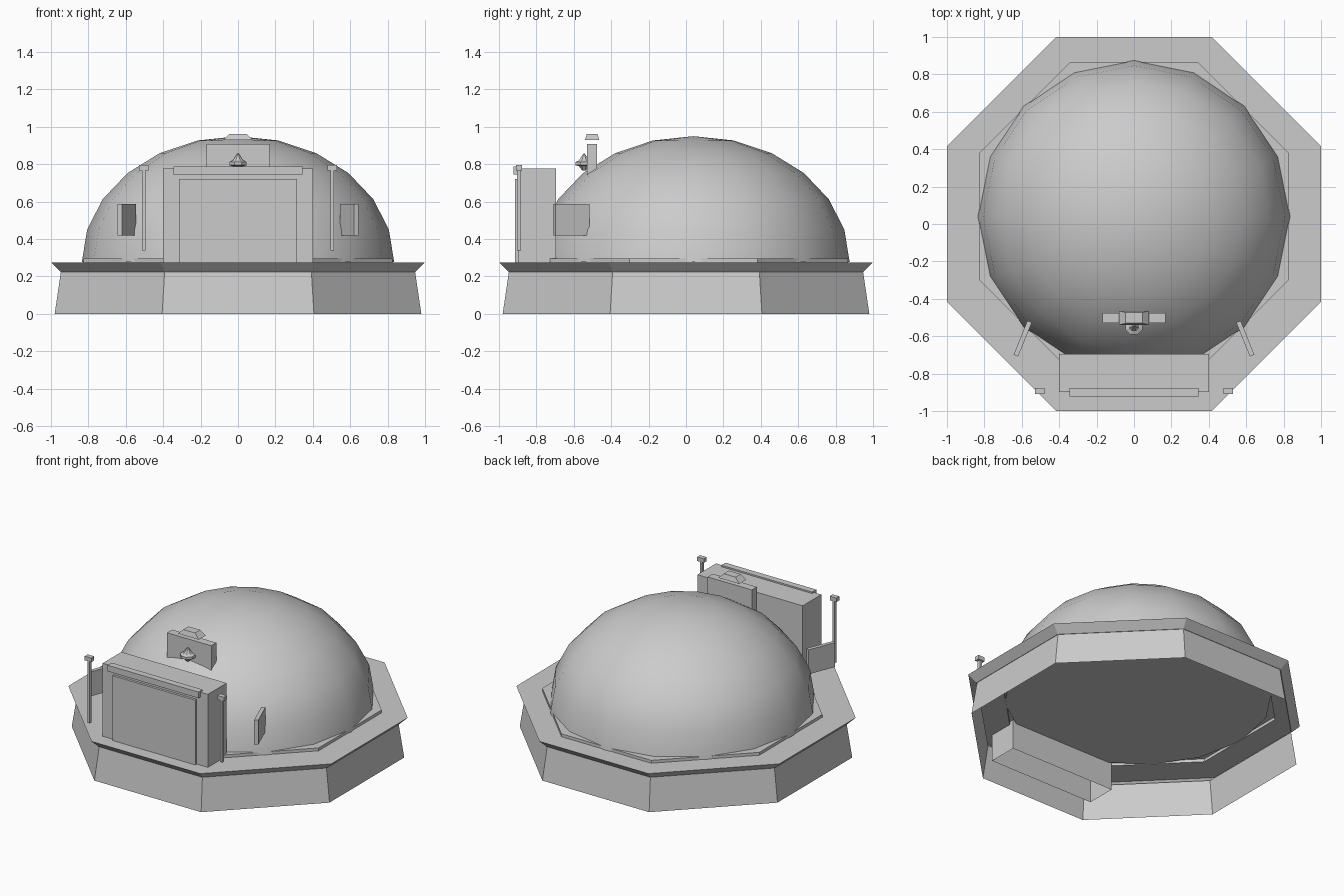
import bpy, bmesh, math
from mathutils import Matrix, Vector

if "Cube" in bpy.data.objects:
    bpy.data.objects.remove(bpy.data.objects["Cube"])

grey = bpy.data.materials.new("concrete_grey")
grey.diffuse_color = (0.6, 0.6, 0.6, 1)
grey.use_nodes = True
grey.node_tree.nodes["Principled BSDF"].inputs["Base Color"].default_value = grey.diffuse_color


def finish(name, bm, smooth=False):
    me = bpy.data.meshes.new(name)
    bm.to_mesh(me)
    bm.free()
    me.materials.append(grey)
    ob = bpy.data.objects.new(name, me)
    bpy.context.collection.objects.link(ob)
    if smooth:
        for p in me.polygons:
            p.use_smooth = len(p.vertices) < 5
    return ob


def box(name, x, y, z, turn=0, open_bottom=False):
    """Box from (min, max) ranges, turned about its own vertical axis."""
    size = [r[1] - r[0] for r in (x, y, z)]
    mid = Vector([(r[0] + r[1]) / 2 for r in (x, y, z)])
    bm = bmesh.new()
    bmesh.ops.create_cube(bm, size=1, matrix=Matrix.Translation(mid)
                          @ Matrix.Rotation(turn, 4, 'Z') @ Matrix.Diagonal((*size, 1)))
    if open_bottom:
        low = [f for f in bm.faces if f.normal.z < -0.9]
        bmesh.ops.delete(bm, geom=low, context='FACES_ONLY')
    return finish(name, bm)


def loft(name, rings, sides, start, bottom=True, top=True):
    """Stack of polygons: each ring is (radius_x, radius_y, centre_y, z)."""
    bm = bmesh.new()
    loops = []
    for rx, ry, cy, z in rings:
        loops.append([bm.verts.new((rx * math.cos(start + 2 * math.pi * i / sides),
                                    cy + ry * math.sin(start + 2 * math.pi * i / sides), z))
                      for i in range(sides)])
    for a, b in zip(loops, loops[1:]):
        for i in range(sides):
            j = (i + 1) % sides
            bm.faces.new((a[i], a[j], b[j], b[i]))
    if bottom:
        bm.faces.new(loops[0][::-1])
    if top:
        bm.faces.new(loops[-1])
    return finish(name, bm)


# Octagonal base: sloped walls, flared rim, ledge and low lip (open below)
k = 1 / math.cos(math.pi / 8)
loft("octagonal_base", [(a * k, a * k, cy, z) for a, cy, z in
     ((0.98, 0, 0), (0.947, 0, 0.225), (0.95, 0, 0.225), (1.0, 0, 0.275),
      (0.825, 0.04, 0.275), (0.825, 0.04, 0.295))],
     8, math.pi / 8, bottom=False)

# Dome: upper half of a squashed sphere, closed underneath
bm = bmesh.new()
bmesh.ops.create_uvsphere(bm, u_segments=16, v_segments=12, radius=1)
bmesh.ops.delete(bm, geom=[v for v in bm.verts if v.co.z < -0.01], context='VERTS')
bmesh.ops.holes_fill(bm, edges=[e for e in bm.edges if e.is_boundary], sides=0)
bmesh.ops.transform(bm, verts=bm.verts, matrix=Matrix.Translation((0, 0.04, 0.277))
                    @ Matrix.Diagonal((0.835, 0.835, 0.673, 1)))
bmesh.ops.recalc_face_normals(bm, faces=bm.faces)
finish("dome", bm, smooth=True)

# Entrance block with door and lintel
box("entrance_block", (-0.4, 0.4), (-0.898, -0.695), (0.09, 0.777), open_bottom=True)
box("door", (-0.315, 0.315), (-0.914, -0.89), (0.275, 0.72))
box("lintel", (-0.345, 0.345), (-0.922, -0.877), (0.745, 0.787))

# Posts and side plates, mirrored left and right
for s, side in ((-1, "left"), (1, "right")):
    x = 0.504 * s
    box("post_" + side, (x - 0.009, x + 0.009), (-0.904, -0.882), (0.34, 0.77))
    box("post_cap_" + side, (x - 0.025, x + 0.025), (-0.909, -0.877), (0.767, 0.795))
    x = 0.595 * s
    box("side_plate_" + side, (x - 0.013, x + 0.013), (-0.711, -0.515), (0.42, 0.588),
        turn=math.radians(22) * s)

# Upper sign plate with a cap floating just above it
box("upper_plate", (-0.168, 0.168), (-0.53, -0.475), (0.735, 0.908))
r2 = math.sqrt(2)
loft("plate_cap", [(0.08 * r2, 0.038 * r2, -0.502, 0.93),
                   (0.045 * r2, 0.028 * r2, -0.502, 0.963)], 4, math.pi / 4)

# Small lamp on the plate front
loft("lamp", [(r, r, -0.545, z) for r, z in
     ((0.012, 0.767), (0.03, 0.79), (0.05, 0.795), (0.05, 0.812), (0.03, 0.82), (0.004, 0.857))],
     8, math.pi / 8)
